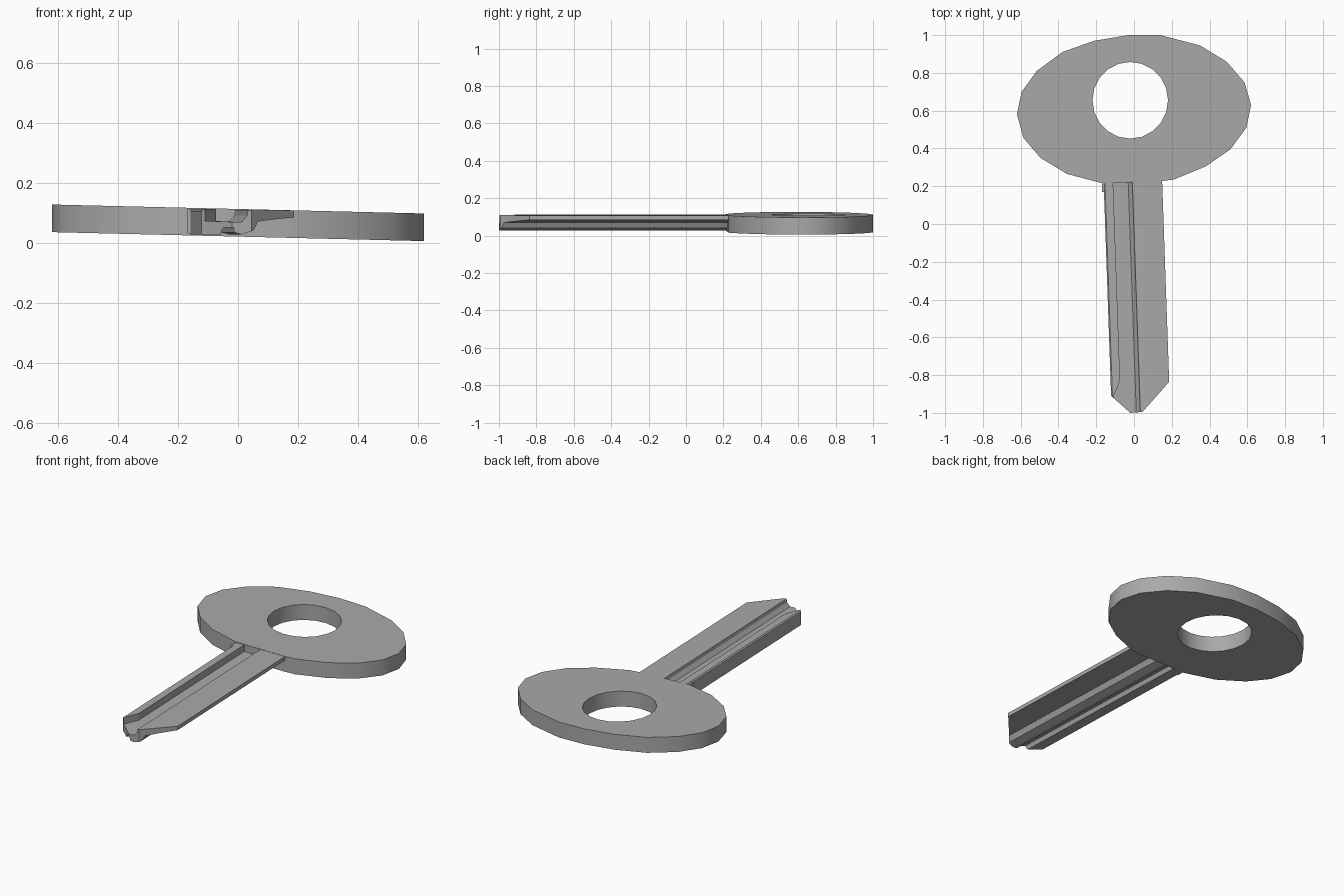
import bpy, bmesh, math
from mathutils import Vector

cube = bpy.data.objects.get("Cube")
if cube:
    bpy.data.objects.remove(cube, do_unlink=True)

steel = bpy.data.materials.new("grey_metal")
steel.use_nodes = True
GREY = (0.40, 0.40, 0.40, 1)
steel.diffuse_color = GREY
steel.node_tree.nodes["Principled BSDF"].inputs["Base Color"].default_value = GREY

TILT = -0.024          # sideways slope of the head
LEAN = 0.035           # sideways drift of the blade per unit of length


def finish(bm, name, smooth=False):
    bmesh.ops.recalc_face_normals(bm, faces=bm.faces[:])
    mesh = bpy.data.meshes.new(name)
    bm.to_mesh(mesh)
    bm.free()
    mesh.materials.append(steel)
    obj = bpy.data.objects.new(name, mesh)
    bpy.context.collection.objects.link(obj)
    if smooth:
        bpy.ops.object.select_all(action='DESELECT')
        obj.select_set(True)
        bpy.context.view_layer.objects.active = obj
        bpy.ops.object.shade_smooth_by_angle(angle=math.radians(30))
    return obj


def loop(bm, points):
    verts = [bm.verts.new((x, y, 0.02 + TILT * x)) for x, y in points]
    return [bm.edges.new((a, b)) for a, b in zip(verts, verts[1:] + verts[:1])]


# Head: faceted oval plate with a round hole
outline = [(-0.62, 0.58), (-0.595, 0.70), (-0.515, 0.81), (-0.38, 0.91),
           (-0.21, 0.97), (-0.03, 1.0), (0.14, 1.0), (0.35, 0.945),
           (0.49, 0.86), (0.585, 0.75), (0.62, 0.63), (0.595, 0.51),
           (0.51, 0.395), (0.38, 0.305), (0.21, 0.235), (0.15, 0.228),
           (-0.165, 0.215), (-0.355, 0.265), (-0.495, 0.35), (-0.585, 0.455)]
hole = [(-0.02 + 0.2 * math.cos(a), 0.655 + 0.203 * math.sin(a))
        for a in (math.tau * i / 20 for i in range(20))]
bm = bmesh.new()
edges = loop(bm, outline) + loop(bm, hole)
bmesh.ops.triangle_fill(bm, edges=edges, use_beauty=True, normal=(0, 0, 1))
result = bmesh.ops.extrude_face_region(bm, geom=bm.faces[:], use_keep_orig=True)
top = [g for g in result["geom"] if isinstance(g, bmesh.types.BMVert)]
bmesh.ops.translate(bm, verts=top, vec=(0, 0, 0.092))
finish(bm, "key_head", smooth=True)

# Blade: grooved profile lofted along its length, ridge tapering near the tip
profile = [(-0.16, 0.027), (-0.16, 0.106), (-0.153, 0.112), (-0.11, 0.112),
           (-0.11, 0.072), (-0.03, 0.068), (-0.012, 0.09), (-0.008, 0.109),
           (0.025, 0.110), (0.15, 0.107), (0.15, 0.084), (0.07, 0.076),
           (0.025, 0.07), (0.01, 0.04), (-0.03, 0.027), (-0.055, 0.034),
           (-0.055, 0.05), (-0.09, 0.05), (-0.10, 0.027)]
RIDGE_INNER = (3, 4)
bm = bmesh.new()
rings = []
for y, tapered in ((0.3, False), (-0.83, False), (-0.92, True), (-1.02, True)):
    ring = []
    for i, (u, z) in enumerate(profile):
        if tapered and i in RIDGE_INNER:
            u = -0.15
        ring.append(bm.verts.new((u + LEAN * (0.2 - y), y, z)))
    rings.append(ring)
for a, b in zip(rings, rings[1:]):
    for i in range(len(profile)):
        j = (i + 1) % len(profile)
        bm.faces.new((a[i], a[j], b[j], b[i]))
bm.faces.new(rings[0])
bm.faces.new(rings[-1])

# Tip: three slanted cuts form the point
tip = [(-0.121, -0.91), (-0.02, -1.0), (0.045, -0.995), (0.187, -0.835)]
for (x0, y0), (x1, y1) in zip(tip, tip[1:]):
    cut = bmesh.ops.bisect_plane(
        bm, geom=bm.verts[:] + bm.edges[:] + bm.faces[:], dist=1e-5,
        plane_co=Vector((x0, y0, 0)), plane_no=Vector((y1 - y0, x0 - x1, 0)),
        clear_outer=True)
    rim = [g for g in cut["geom_cut"] if isinstance(g, bmesh.types.BMEdge)]
    bmesh.ops.triangle_fill(bm, edges=rim, use_beauty=True)
finish(bm, "key_blade")

# Shoulder: small stop where the blade meets the head
bm = bmesh.new()
bmesh.ops.create_cube(bm, size=1)
bmesh.ops.scale(bm, vec=(0.014, 0.06, 0.08), verts=bm.verts[:])
bmesh.ops.translate(bm, vec=(-0.162, 0.2, 0.07), verts=bm.verts[:])
finish(bm, "blade_shoulder")
